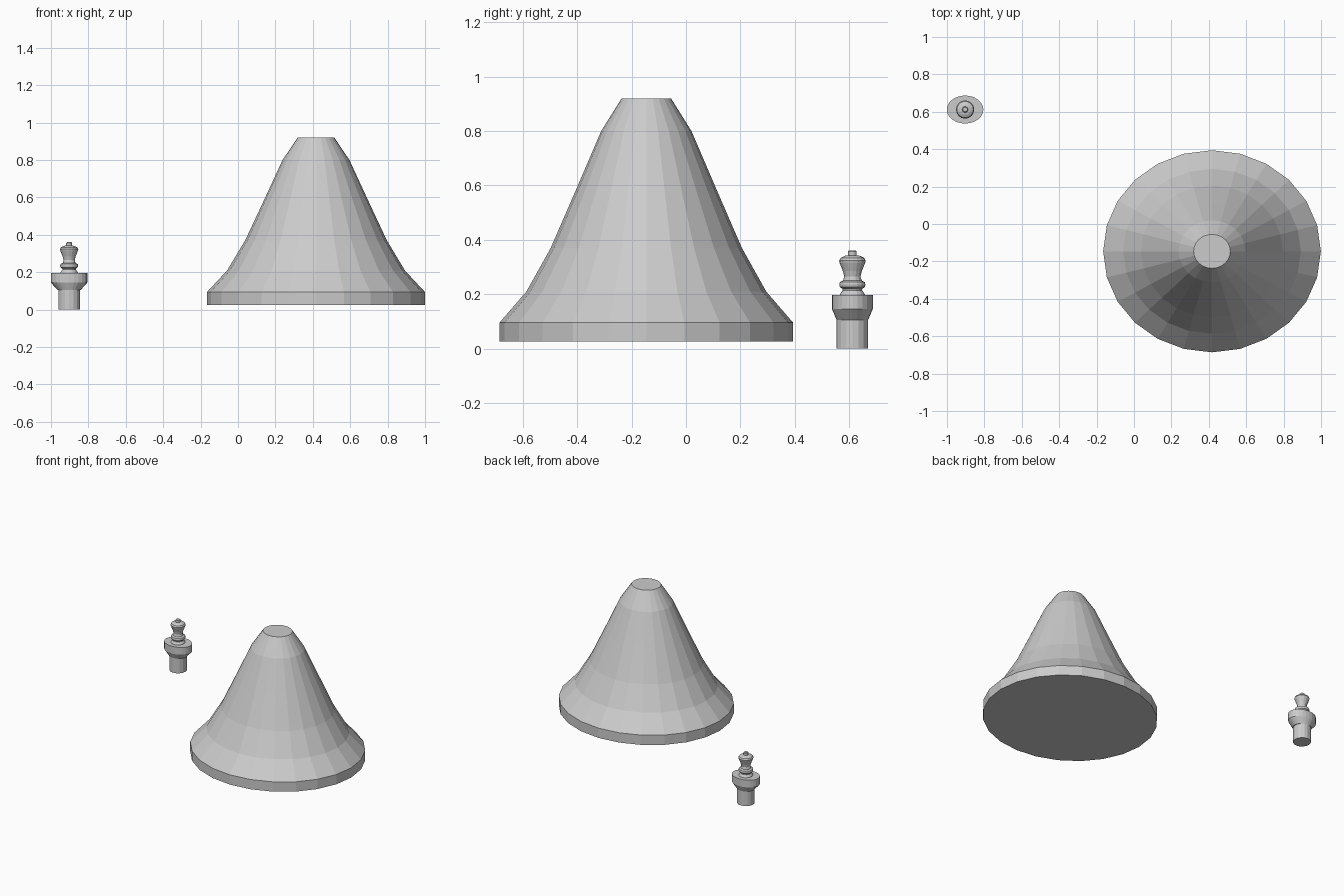
import bpy, bmesh
from math import cos, sin, pi

if "Cube" in bpy.data.objects:
    bpy.data.objects.remove(bpy.data.objects["Cube"])


def lathe(name, profile, centre, sides):
    """Closed turned body; profile rows are (radius x, radius y, z), bottom to top."""
    bm = bmesh.new()
    rings = []
    for rx, ry, z in profile:
        rings.append([bm.verts.new((rx * cos(2 * pi * i / sides),
                                    ry * sin(2 * pi * i / sides), z))
                      for i in range(sides)])
    for low, high in zip(rings, rings[1:]):
        for i in range(sides):
            j = (i + 1) % sides
            bm.faces.new((low[i], low[j], high[j], high[i]))
    bm.faces.new(rings[0][::-1])
    bm.faces.new(rings[-1])
    mesh = bpy.data.meshes.new(name)
    bm.to_mesh(mesh)
    bm.free()
    obj = bpy.data.objects.new(name, mesh)
    obj.location = (centre[0], centre[1], 0)
    bpy.context.collection.objects.link(obj)
    return obj


def round_profile(points, squash=1.0):
    return [(r, r * squash, z) for r, z in points]


# Bell-shaped shade with a straight rim and closed ends
shade = [(0.582, 0.025), (0.582, 0.095), (0.475, 0.21), (0.379, 0.37),
         (0.276, 0.59), (0.179, 0.80), (0.098, 0.92)]
lathe("bell_shade", round_profile(shade, 0.928), (0.417, -0.146), 24)

# Small fitting: round stem, oval collar and turned finial
spot = (-0.903, 0.612)
lathe("stem", round_profile([(0.058, 0.0), (0.058, 0.11)]), spot, 16)
lathe("collar", [(0.062, 0.058, 0.105), (0.098, 0.075, 0.145),
                 (0.098, 0.075, 0.197)], spot, 24)
finial = [(0.047, 0.19), (0.046, 0.20), (0.036, 0.214), (0.036, 0.219),
          (0.046, 0.226), (0.048, 0.235), (0.046, 0.244), (0.034, 0.25),
          (0.030, 0.265), (0.035, 0.285), (0.047, 0.315), (0.049, 0.323),
          (0.044, 0.333), (0.028, 0.341), (0.016, 0.343), (0.016, 0.357),
          (0.012, 0.361)]
lathe("finial", round_profile(finial), spot, 16)
